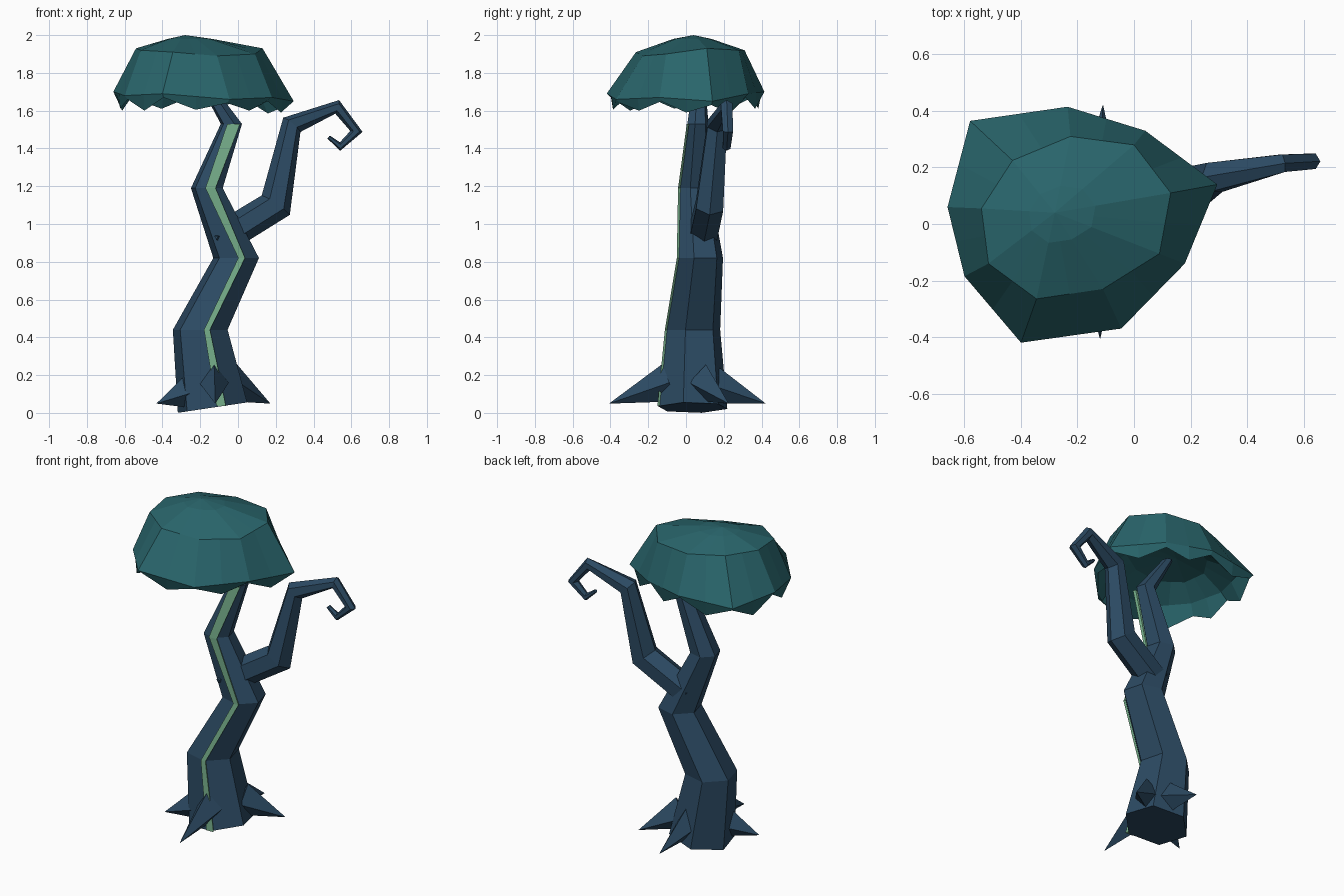
import bpy, bmesh, math
from mathutils import Vector as V

if "Cube" in bpy.data.objects:
    bpy.data.objects.remove(bpy.data.objects["Cube"])


def material(name, rgb):
    m = bpy.data.materials.new(name)
    m.diffuse_color = (*rgb, 1)
    m.use_nodes = True
    m.node_tree.nodes["Principled BSDF"].inputs["Base Color"].default_value = m.diffuse_color
    return m


BARK = material("bark", (0.025, 0.069, 0.125))
LEAF = material("leaf", (0.022, 0.13, 0.148))
GLOW = material("moss", (0.17, 0.40, 0.24))


def loft(name, rings, mat, start=True, end=True):
    """Bridge equal-length rings of points, with optional end caps."""
    bm = bmesh.new()
    loops = [[bm.verts.new(p) for p in r] for r in rings]
    n = len(loops[0])
    for a, b in zip(loops, loops[1:]):
        for i in range(n):
            j = (i + 1) % n
            bm.faces.new((a[i], a[j], b[j], b[i]))
    if start:
        bm.faces.new(loops[0])
    if end:
        bm.faces.new(loops[-1])
    bmesh.ops.remove_doubles(bm, verts=bm.verts[:], dist=1e-5)
    bmesh.ops.recalc_face_normals(bm, faces=bm.faces[:])
    me = bpy.data.meshes.new(name)
    bm.to_mesh(me)
    bm.free()
    me.materials.append(mat)
    ob = bpy.data.objects.new(name, me)
    bpy.context.collection.objects.link(ob)
    return ob


def ring(c, u, v, r, sides, phase):
    return [c + r * (math.cos(a) * u + math.sin(a) * v)
            for a in (math.radians(phase) + math.tau * i / sides for i in range(sides))]


X, Y = V((1, 0, 0)), V((0, 1, 0))

# Crooked hexagonal trunk: centre, radius
trunk = [((-0.135, 0.035, 0.028), 0.19), ((-0.20, 0.036, 0.44), 0.15),
         ((-0.01, 0.075, 0.82), 0.125), ((-0.165, 0.045, 1.19), 0.087),
         ((-0.035, 0.063, 1.53), 0.058), ((-0.19, 0.07, 1.77), 0.03)]
rings = [ring(V(c), X, Y, r, 6, -75) for c, r in trunk]
for p in rings[0]:
    p.z += 0.15 * (p.x + 0.135)
loft("trunk", rings, BARK)

# Moss stripe, nearly flush with the front ridge of the trunk
widths = [0.025, 0.016, 0.018, 0.027, 0.034]
strip = []
for r, w in zip(rings, widths):
    p = r[0] + V((-0.003, -0.003, 0))
    strip.append([p + V((-w, 0, 0)), p + V((w, 0, 0)),
                  p + V((w * 0.7, 0.012, 0)), p + V((-w * 0.7, 0.012, 0))])
loft("moss_stripe", strip, GLOW)

# Side branch ending in a hook: centre, radius, sideways stretch
path = [((-0.085, 0.085, 0.925), 0.085, 1.0), ((0.20, 0.125, 1.10), 0.083, 1.0),
        ((0.285, 0.165, 1.525), 0.052, 1.15), ((0.525, 0.215, 1.62), 0.03, 1.2),
        ((0.627, 0.222, 1.49), 0.024, 1.3), ((0.54, 0.215, 1.41), 0.017, 1.4),
        ((0.48, 0.21, 1.46), 0.01, 1.5)]
pts = [V(c) for c, _, _ in path]
rings = []
for i, (c, r, wide) in enumerate(path):
    d_in = (pts[i] - pts[i - 1]).normalized() if i else None
    d_out = (pts[i + 1] - pts[i]).normalized() if i < len(pts) - 1 else None
    t = ((d_in or d_out) + (d_out or d_in)).normalized()
    miter = 1 / max(0.7, t.dot(d_in or d_out))
    side = t.cross(Y).normalized()
    rings.append(ring(V(c), side * miter, side.cross(t).normalized() * wide, r, 6, 0))
loft("hooked_branch", rings, BARK)

# Small broken twig on the front left of the trunk
twig = [ring(V((-0.07, 0.05, 0.93)), X, V((0, 0, 1)), 0.04, 3, 30),
        ring(V((-0.115, -0.035, 0.93)), X, V((0, 0, 1)), 0.012, 3, 30)]
loft("twig", twig, BARK)

# Pointed roots: tip and height of the buried base
hub = V((-0.13, 0.02, 0))
for k, (x, y, h) in enumerate([(-0.12, -0.405, 0.16), (-0.43, -0.11, 0.12),
                               (0.17, 0.225, 0.16), (-0.11, 0.42, 0.15)]):
    tip = V((x, y, 0.05))
    base = hub + (V((x, y, 0)) - hub).normalized() * 0.11 + V((0, 0, h))
    t = (tip - base).normalized()
    u = t.cross(V((0, 0, 1))).normalized()
    loft("root_%d" % (k + 1), [ring(base, u * 0.75, u.cross(t), 0.105, 4, 0),
                               ring(tip, u, u.cross(t), 0.001, 4, 0)], BARK)

# Domed canopy: shoulder ring and rim ring
shoulder = [(-0.43, 0.225, 1.93), (-0.225, 0.31, 1.92), (0.0, 0.28, 1.92),
            (0.13, 0.11, 1.93), (0.09, -0.105, 1.90), (-0.11, -0.23, 1.89),
            (-0.345, -0.265, 1.91), (-0.515, -0.14, 1.92), (-0.54, 0.055, 1.93)]
rim = [(-0.58, 0.365, 1.69), (-0.235, 0.415, 1.70), (0.04, 0.33, 1.69),
       (0.295, 0.14, 1.65), (0.18, -0.14, 1.67), (-0.045, -0.37, 1.66),
       (-0.40, -0.42, 1.69), (-0.60, -0.185, 1.68), (-0.66, 0.06, 1.70)]
tips = [1.61, 1.61, 1.585, 1.59, 1.60, 1.605, 1.60, 1.61, 1.60]
apex = V((-0.28, 0.04, 2.0))


def doubled(loop):
    """Insert a midpoint on each edge of a loop."""
    out = []
    for a, b in zip(loop, loop[1:] + loop[:1]):
        out += [V(a), (V(a) + V(b)) / 2]
    return out


def pulled(loop, s, z):
    """Shrink a loop toward the apex axis and set its height."""
    return [V((apex.x + (p.x - apex.x) * s, apex.y + (p.y - apex.y) * s, z)) for p in loop]


upper, lower = doubled(shoulder), doubled(rim)
crown = pulled(upper, 0.35, 1.98)
fringe = pulled(lower, 0.95, 1.665)
for i, z in enumerate(tips):
    fringe[2 * i].z = rim[i][2] - 0.02
    fringe[2 * i + 1] = pulled([lower[2 * i + 1]], 0.98, z)[0]
loft("canopy", [pulled(upper, 0, 2.0), crown, upper, lower, fringe,
                pulled(lower, 0.84, 1.72), pulled(upper, 0.75, 1.80),
                pulled(upper, 0, 1.83)], LEAF, start=False, end=False)
